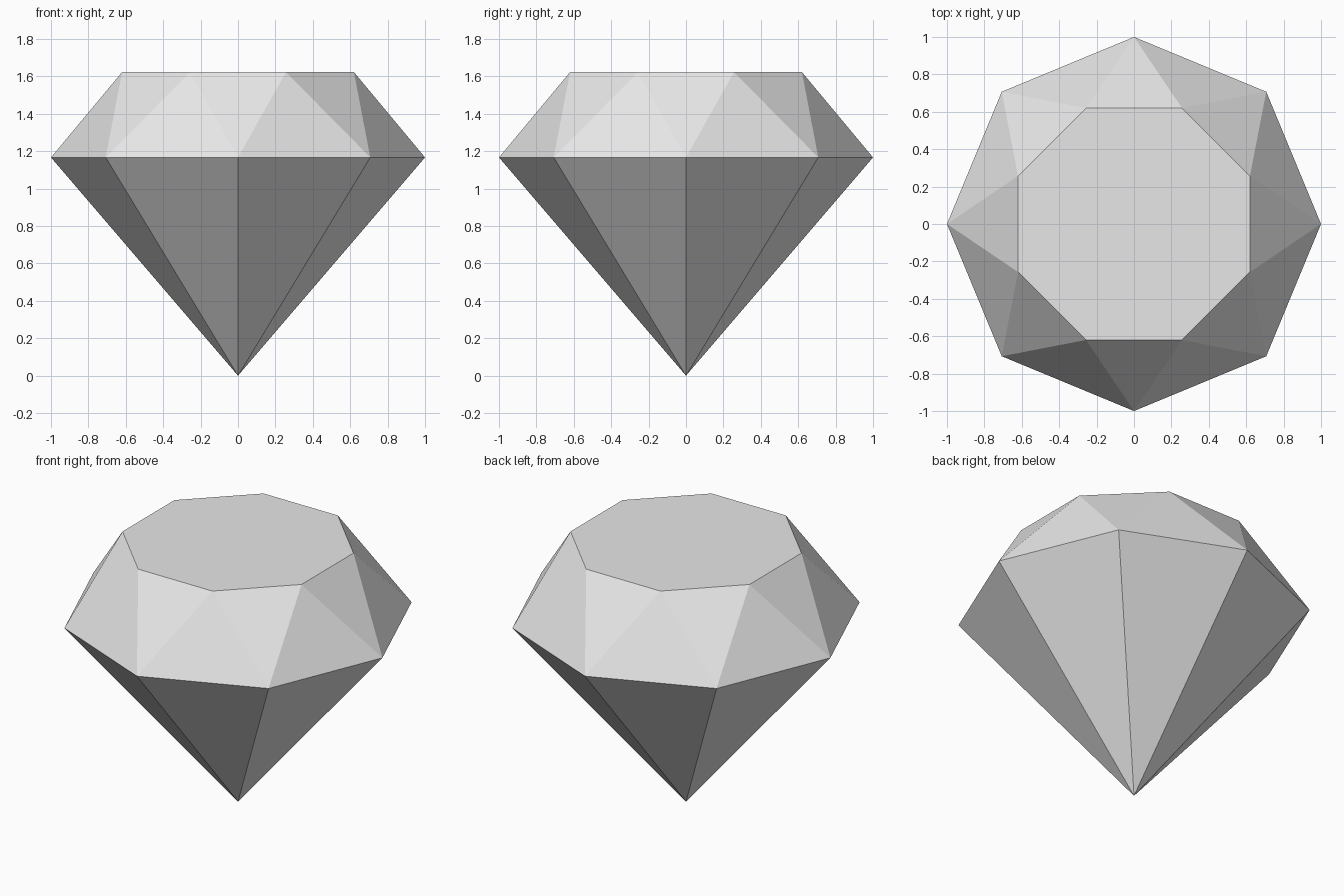
import bpy, bmesh, math

if "Cube" in bpy.data.objects:
    bpy.data.objects.remove(bpy.data.objects["Cube"])

SIDES = 8
STEP = 2 * math.pi / SIDES


def ring(bm, radius, z, offset=0.0):
    """Ring of vertices, turned by a fraction of one side."""
    return [bm.verts.new((radius * math.cos((i + offset) * STEP),
                          radius * math.sin((i + offset) * STEP), z))
            for i in range(SIDES)]


bm = bmesh.new()
culet = bm.verts.new((0, 0, 0))
girdle = ring(bm, 1.0, 1.167)
table = ring(bm, 0.671, 1.623, 0.5)

# Flat table on top
bm.faces.new(table)

for i in range(SIDES):
    j = (i + 1) % SIDES
    # Crown: alternating upward and downward triangles
    bm.faces.new((girdle[i], girdle[j], table[i]))
    bm.faces.new((table[i], girdle[j], table[j]))
    # Pavilion: long facets down to the point
    bm.faces.new((girdle[j], girdle[i], culet))

bmesh.ops.recalc_face_normals(bm, faces=bm.faces)
mesh = bpy.data.meshes.new("gemstone")
bm.to_mesh(mesh)
bm.free()

# Single pale grey colour
grey = bpy.data.materials.new("pale grey")
grey.diffuse_color = (0.8, 0.8, 0.8, 1)
grey.use_nodes = True
grey.node_tree.nodes["Principled BSDF"].inputs["Base Color"].default_value = grey.diffuse_color
mesh.materials.append(grey)

gem = bpy.data.objects.new("gemstone", mesh)
bpy.context.collection.objects.link(gem)
